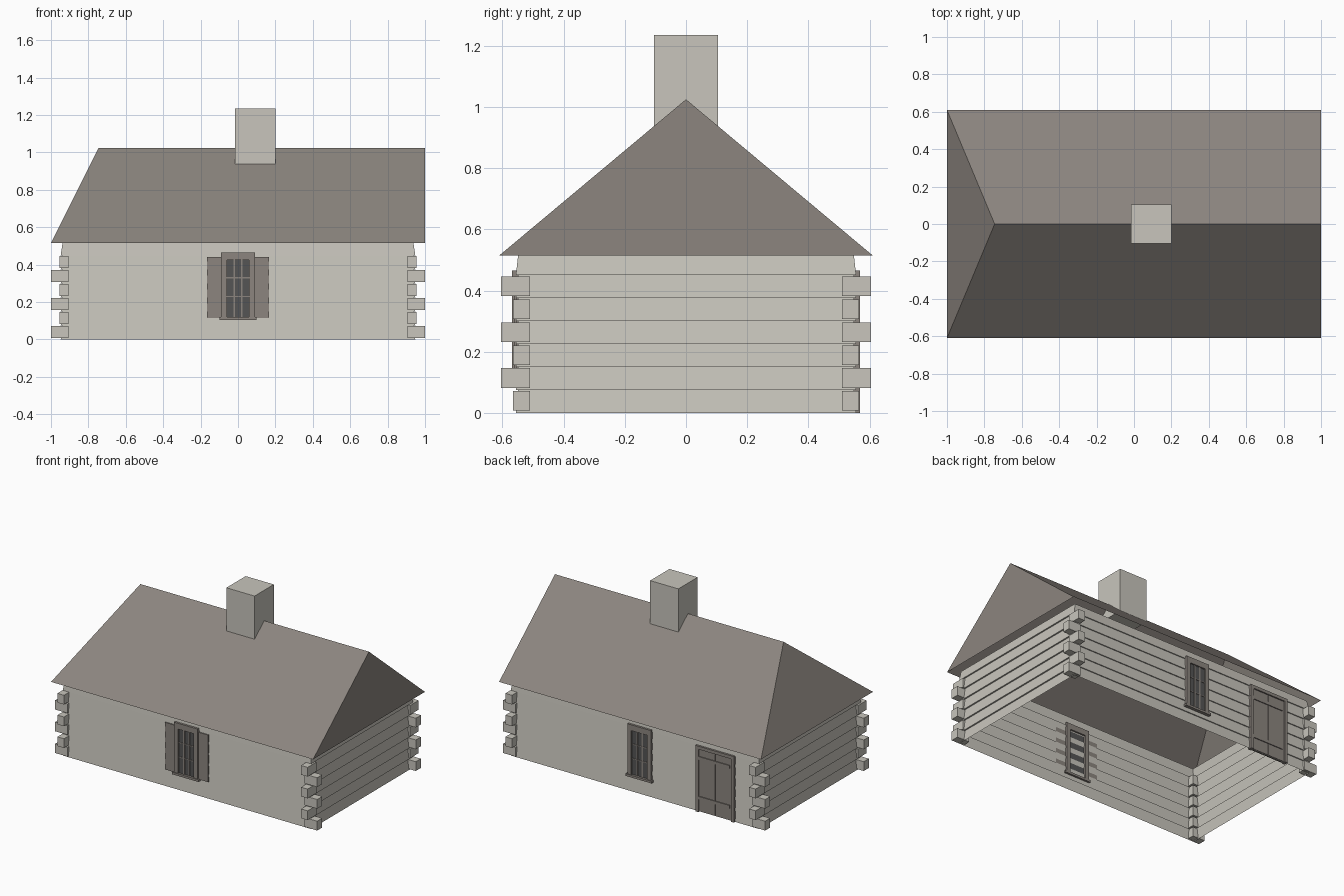
import bpy
import bmesh

if "Cube" in bpy.data.objects:
    bpy.data.objects.remove(bpy.data.objects["Cube"])


def material(name, rgb):
    m = bpy.data.materials.new(name)
    m.use_nodes = True
    colour = (*rgb, 1)
    m.diffuse_color = colour
    m.node_tree.nodes["Principled BSDF"].inputs["Base Color"].default_value = colour
    return m


WOOD = material("pale_log", (0.58, 0.56, 0.505))
BROWN = material("brown_timber", (0.262, 0.235, 0.212))
GLASS = material("dark_glass", (0.09, 0.09, 0.09))


def finish(name, bm, mat):
    mesh = bpy.data.meshes.new(name)
    bm.to_mesh(mesh)
    bm.free()
    mesh.materials.append(mat)
    ob = bpy.data.objects.new(name, mesh)
    bpy.context.collection.objects.link(ob)
    return ob


def add_box(bm, x, y, z):
    """Add a box given its (low, high) range on each axis."""
    verts = bmesh.ops.create_cube(bm, size=1)["verts"]
    for v in verts:
        for i, (a, b) in enumerate((x, y, z)):
            v.co[i] = (a + b) / 2 + v.co[i] * abs(b - a)


def boxes(name, mat, ranges):
    bm = bmesh.new()
    for r in ranges:
        add_box(bm, *r)
    return finish(name, bm, mat)


# Walls: one open shell of lapped courses, each with a small lip below
COURSE, WALL_TOP = 0.075, 0.515
bm = bmesh.new()


def ring(inset_x, inset_y, z):
    hx, hy = 0.948 - inset_x, 0.556 - inset_y
    return [bm.verts.new((sx * hx, sy * hy, z))
            for sx, sy in ((-1, -1), (1, -1), (1, 1), (-1, 1))]


rings = []
for k in range(7):
    rings.append(ring(0, 0, k * COURSE))
    rings.append(ring(0.01, 0.007, min((k + 1) * COURSE, WALL_TOP)))
for low, high in zip(rings, rings[1:]):
    for i in range(4):
        j = (i + 1) % 4
        bm.faces.new((low[i], low[j], high[j], high[i]))
finish("log_walls", bm, WOOD)

# Corner log ends, alternating between long and cross logs
long_ends, cross_ends = [], []
for sx in (-1, 1):
    for sy in (-1, 1):
        for k in range(3):
            z = 0.007 + 2 * k * COURSE
            long_ends.append(((sx * 0.905, sx * 1.0), (sy * 0.51, sy * 0.565), (z, z + 0.064)))
            z += COURSE
            cross_ends.append(((sx * 0.905, sx * 0.955), (sy * 0.51, sy * 0.605), (z, z + 0.064)))
boxes("long_log_ends", WOOD, long_ends)
boxes("cross_log_ends", WOOD, cross_ends)

# Roof: open shell, upright gable on one end and a hip on the other
bm = bmesh.new()
a, b, c, d, hip, gable = [bm.verts.new(p) for p in (
    (-1, -0.61, WALL_TOP), (1, -0.61, WALL_TOP), (1, 0.61, WALL_TOP),
    (-1, 0.61, WALL_TOP), (-0.745, 0, 1.025), (1, 0, 1.025))]
for face in ((a, b, gable, hip), (c, d, hip, gable), (b, c, gable), (d, a, hip)):
    bm.faces.new(face)
finish("roof", bm, BROWN)

# Chimney
boxes("chimney", WOOD, [((-0.015, 0.2), (-0.105, 0.105), (0.935, 1.235))])


def window(name, cx, side):
    """Casing, sill, glass and glazing bars on the front (-1) or back (+1)."""
    def y(lo, hi):
        return (side * lo, side * hi)
    bottom, top = 0.12, 0.465
    boxes(name + "_casing", BROWN, [
        ((cx - 0.09, cx - 0.06), y(0.54, 0.569), (bottom, top)),
        ((cx + 0.06, cx + 0.09), y(0.54, 0.569), (bottom, top)),
        ((cx - 0.06, cx + 0.06), y(0.54, 0.569), (0.425, top)),
        ((cx - 0.1, cx + 0.1), y(0.54, 0.575), (0.105, bottom))])
    boxes(name + "_glass", GLASS, [((cx - 0.06, cx + 0.06), y(0.552, 0.559), (bottom, 0.425))])
    bars = [((cx + s * 0.02 - 0.005, cx + s * 0.02 + 0.005), y(0.555, 0.563), (bottom, 0.425))
            for s in (-1, 1)]
    bars += [((cx - 0.06, cx + 0.06), y(0.555, 0.562), (z - 0.003, z + 0.003))
             for z in (0.23, 0.33)]
    boxes(name + "_bars", BROWN, bars)


window("front_window", 0, -1)
window("back_window", -0.04, 1)

# Shutters beside the front window
boxes("front_shutters", BROWN, [
    ((s * 0.09, s * 0.165), (-0.56, -0.553), (0.115, 0.44)) for s in (-1, 1)])

# Back door: frame, two planks and strap hinges
DX, HALF = -0.617, 0.147
boxes("door_frame", BROWN, [
    ((DX - HALF, DX - HALF + 0.022), (0.54, 0.569), (0, 0.455)),
    ((DX + HALF - 0.022, DX + HALF), (0.54, 0.569), (0, 0.455)),
    ((DX - HALF, DX + HALF), (0.54, 0.569), (0.433, 0.455))])
boxes("door_planks", BROWN, [
    ((DX - 0.125, DX - 0.002), (0.54, 0.56), (0.004, 0.433)),
    ((DX + 0.002, DX + 0.125), (0.54, 0.56), (0.004, 0.433))])
boxes("door_straps", BROWN, [
    ((DX - 0.11, DX + 0.125), (0.555, 0.566), (z, z + 0.022)) for z in (0.085, 0.36)])
